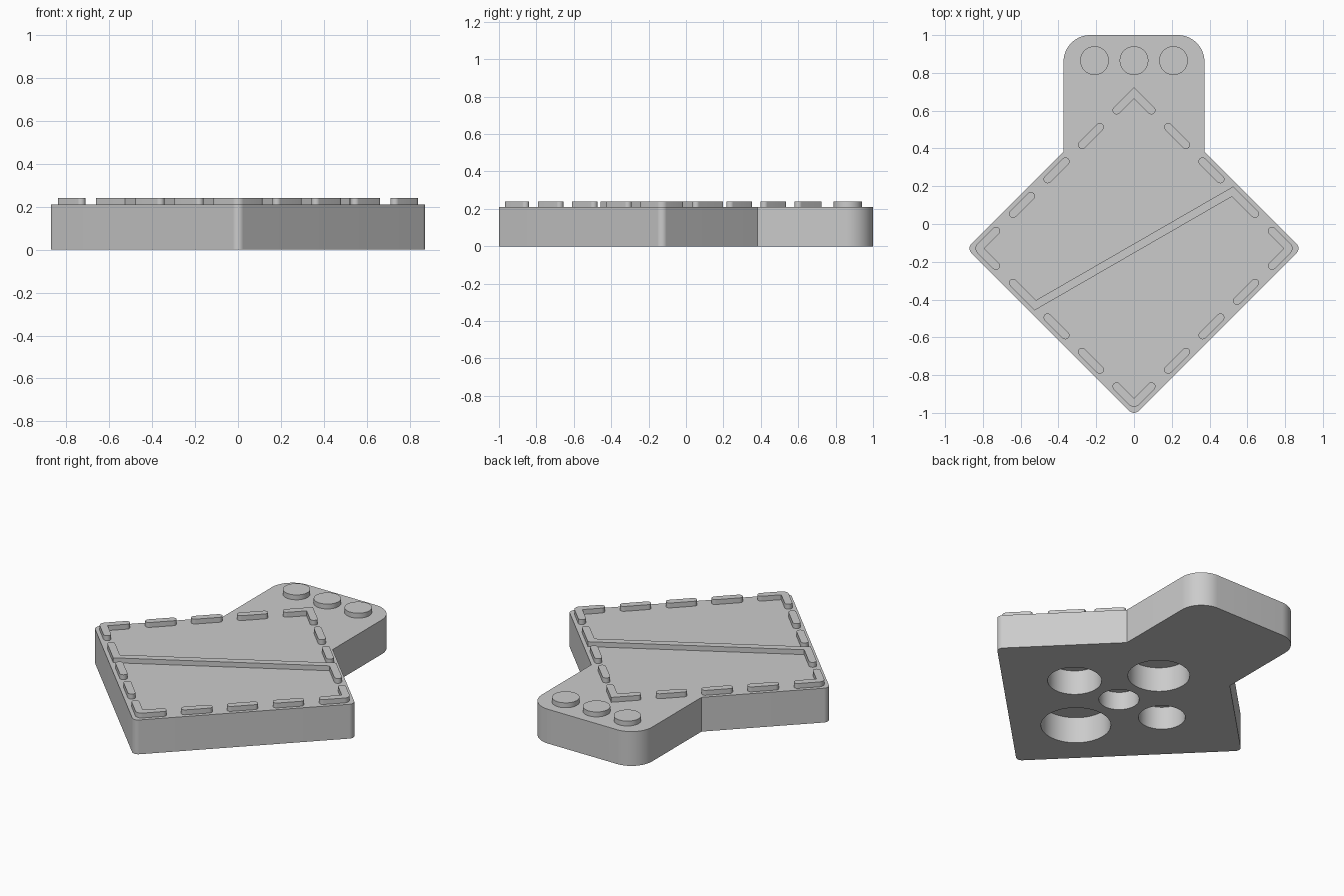
import bpy, bmesh, math
from mathutils import Vector

if "Cube" in bpy.data.objects:
    bpy.data.objects.remove(bpy.data.objects["Cube"], do_unlink=True)

GREY = (0.6, 0.6, 0.6, 1)
mat = bpy.data.materials.new("light grey")
mat.use_nodes = True
mat.diffuse_color = GREY
mat.node_tree.nodes["Principled BSDF"].inputs["Base Color"].default_value = GREY

CY = -0.129          # centre of the diamond
TOP, RAISED = 0.21, 0.24
W = 0.043            # width of the raised border strokes
PATH = 0.823         # half diagonal of the border path


def fillet(points, steps=10):
    """Round the corners of a closed outline given as (x, y, radius)."""
    out = []
    for i, (x, y, r) in enumerate(points):
        p = Vector((x, y))
        if r == 0:
            out.append(p)
            continue
        u = (Vector(points[i - 1][:2]) - p).normalized()
        v = (Vector(points[(i + 1) % len(points)][:2]) - p).normalized()
        half = u.angle(v) / 2
        c = p + (u + v).normalized() * (r / math.sin(half))
        t = r / math.tan(half)
        a, b = p + u * t - c, p + v * t - c
        out += [c + a.lerp(b, k / steps).normalized() * r for k in range(steps + 1)]
    return out


def prism(name, outline, z0, z1):
    """Extrude a flat outline between two heights."""
    bm = bmesh.new()
    face = bm.faces.new([bm.verts.new((p[0], p[1], z0)) for p in outline])
    ext = bmesh.ops.extrude_face_region(bm, geom=[face])["geom"]
    verts = [g for g in ext if isinstance(g, bmesh.types.BMVert)]
    bmesh.ops.translate(bm, verts=verts, vec=(0, 0, z1 - z0))
    bmesh.ops.recalc_face_normals(bm, faces=bm.faces)
    mesh = bpy.data.meshes.new(name)
    bm.to_mesh(mesh)
    bm.free()
    mesh.materials.append(mat)
    obj = bpy.data.objects.new(name, mesh)
    bpy.context.collection.objects.link(obj)
    return obj


def circle(x, y, r, n=48):
    return [(x + r * math.cos(math.tau * k / n), y + r * math.sin(math.tau * k / n))
            for k in range(n)]


def smooth(obj):
    bpy.ops.object.select_all(action="DESELECT")
    obj.select_set(True)
    bpy.context.view_layer.objects.active = obj
    bpy.ops.object.shade_smooth_by_angle(angle=math.radians(30))


def stroke(name, path, tip=0):
    """Raised strip with round ends and mitred bends along a path about the diamond centre."""
    pts = [Vector(p) + Vector((0, CY)) for p in path]
    dirs = [(b - a).normalized() for a, b in zip(pts, pts[1:])]
    pts[0] -= dirs[0] * W / 2
    pts[-1] += dirs[-1] * W / 2
    left, right = [], []
    for i, p in enumerate(pts):
        d0, d1 = dirs[max(i - 1, 0)], dirs[min(i, len(dirs) - 1)]
        n0, n1 = Vector((-d0.y, d0.x)), Vector((-d1.y, d1.x))
        m = (n0 + n1) / (1 + n0.dot(n1)) * W / 2
        end = i in (0, len(pts) - 1)
        r = W * 0.495 if end else 0
        left.append((*(p + m), r))
        right.append((*(p - m), r if end else tip))
    smooth(prism(name, fillet(left + right[::-1], 8), TOP - 0.01, RAISED))


# Body: diamond with a rounded tab at the back
S, R, TW, TR = 0.885, 0.034, 0.373, 0.14
notch = CY + S - TW
body = prism("body", fillet([
    (0, CY - S, R), (S, CY, R), (TW, notch, 0), (TW, 1, TR),
    (-TW, 1, TR), (-TW, notch, 0), (-S, CY, R)], 12), 0, TOP)

# Round pockets in the underside: offset x, offset y, radius, depth
pockets = [(0, 0, 0.112, 0.11), (0.322, 0, 0.15, 0.15), (0, 0.343, 0.172, 0.15),
           (0, -0.373, 0.194, 0.16), (-0.31, 0, 0.13, 0.14)]
bpy.context.view_layer.objects.active = body
for x, y, r, depth in pockets:
    cutter = prism("pocket_cutter", circle(x, CY + y, r, 64), -0.1, depth)
    cutter.hide_render = True
    mod = body.modifiers.new("pocket", "BOOLEAN")
    mod.operation, mod.solver, mod.object = "DIFFERENCE", "EXACT", cutter
    bpy.ops.object.modifier_apply(modifier=mod.name)
    bpy.data.objects.remove(cutter, do_unlink=True)
smooth(body)

# Round buttons on the tab
for name, x in (("right_button", -0.209), ("middle_button", 0), ("left_button", 0.209)):
    smooth(prism(name, circle(x, 0.865, 0.076), TOP - 0.01, RAISED))

# Corner brackets, ordered so that the right-hand side of the path is the outer side
E = 0.092
for name, ax, ay, tip in (("back_bracket", 0, 1, 0), ("left_bracket", 1, 0, 0.035),
                          ("front_bracket", 0, -1, 0.035), ("right_bracket", -1, 0, 0.035)):
    corner, side = Vector((ax, ay)), Vector((-ay, ax))
    stroke(name, [corner * (PATH - E) - side * E, corner * PATH,
                  corner * (PATH - E) + side * E], tip)

# Border dashes on the four sides
H = 0.047
for sx in (1, -1):
    for sy in (1, -1):
        for t in (0.228, 0.41, 0.593):
            if sx == sy and t > 0.5:
                continue      # these two belong to the divider
            stroke("border_dash", [(sx * (t - H), sy * (PATH - t + H)),
                                   (sx * (t + H), sy * (PATH - t - H))])

# Diagonal divider with a border dash bent off each end
bend, tail = 0.522, 0.64
stroke("divider", [(tail, PATH - tail), (bend, PATH - bend),
                   (-bend, bend - PATH), (-tail, tail - PATH)])
